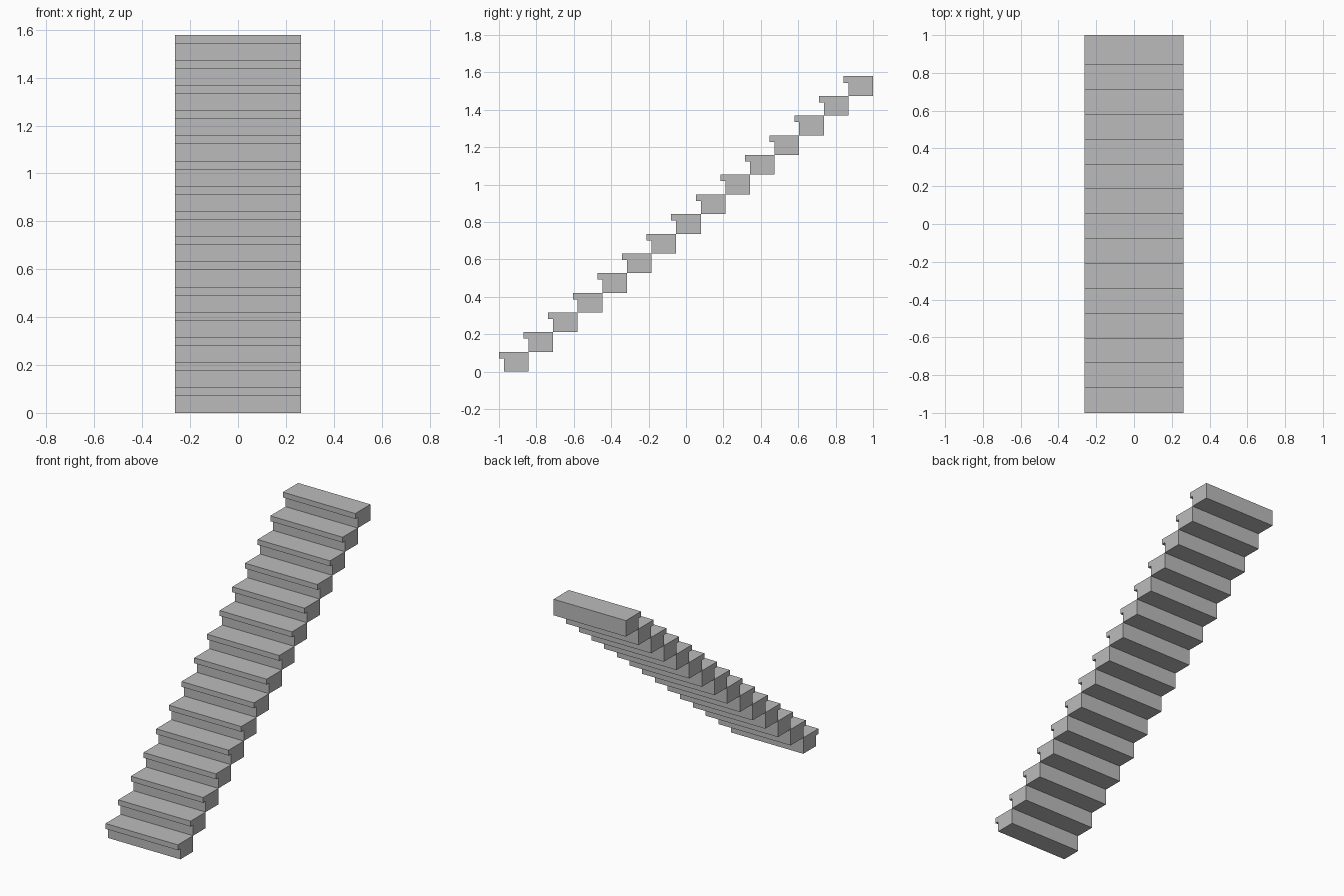
import bpy
import bmesh

cube = bpy.data.objects.get("Cube")
if cube:
    bpy.data.objects.remove(cube, do_unlink=True)

STEPS = 15
NOSE = 0.0263                 # overhang of each tread
RUN = (2 - NOSE) / STEPS
RISE = 1.579 / STEPS
LIP = 0.035                   # thickness of the overhang
WIDTH = 0.526

stone = bpy.data.materials.new("plain grey")
stone.use_nodes = True
grey = (0.5, 0.5, 0.5, 1)
stone.diffuse_color = grey
stone.node_tree.nodes["Principled BSDF"].inputs["Base Color"].default_value = grey

# Side profile of one step (y, z), with the tread overhanging the riser
profile = [(0, RISE - LIP), (NOSE, RISE - LIP), (NOSE, 0),
           (NOSE + RUN, 0), (NOSE + RUN, RISE), (0, RISE)]


def make_step_mesh():
    bm = bmesh.new()
    side = bm.faces.new([bm.verts.new((-WIDTH / 2, y, z)) for y, z in profile])
    swept = bmesh.ops.extrude_face_region(bm, geom=[side])["geom"]
    bmesh.ops.translate(bm, vec=(WIDTH, 0, 0),
                        verts=[v for v in swept if isinstance(v, bmesh.types.BMVert)])
    bmesh.ops.recalc_face_normals(bm, faces=bm.faces)
    mesh = bpy.data.meshes.new("step")
    bm.to_mesh(mesh)
    bm.free()
    mesh.materials.append(stone)
    return mesh


# Flight of identical steps climbing towards the back
step_mesh = make_step_mesh()
for i in range(STEPS):
    step = bpy.data.objects.new(f"step_{i + 1}", step_mesh)
    step.location = (0, -1 + i * RUN, i * RISE)
    bpy.context.collection.objects.link(step)
